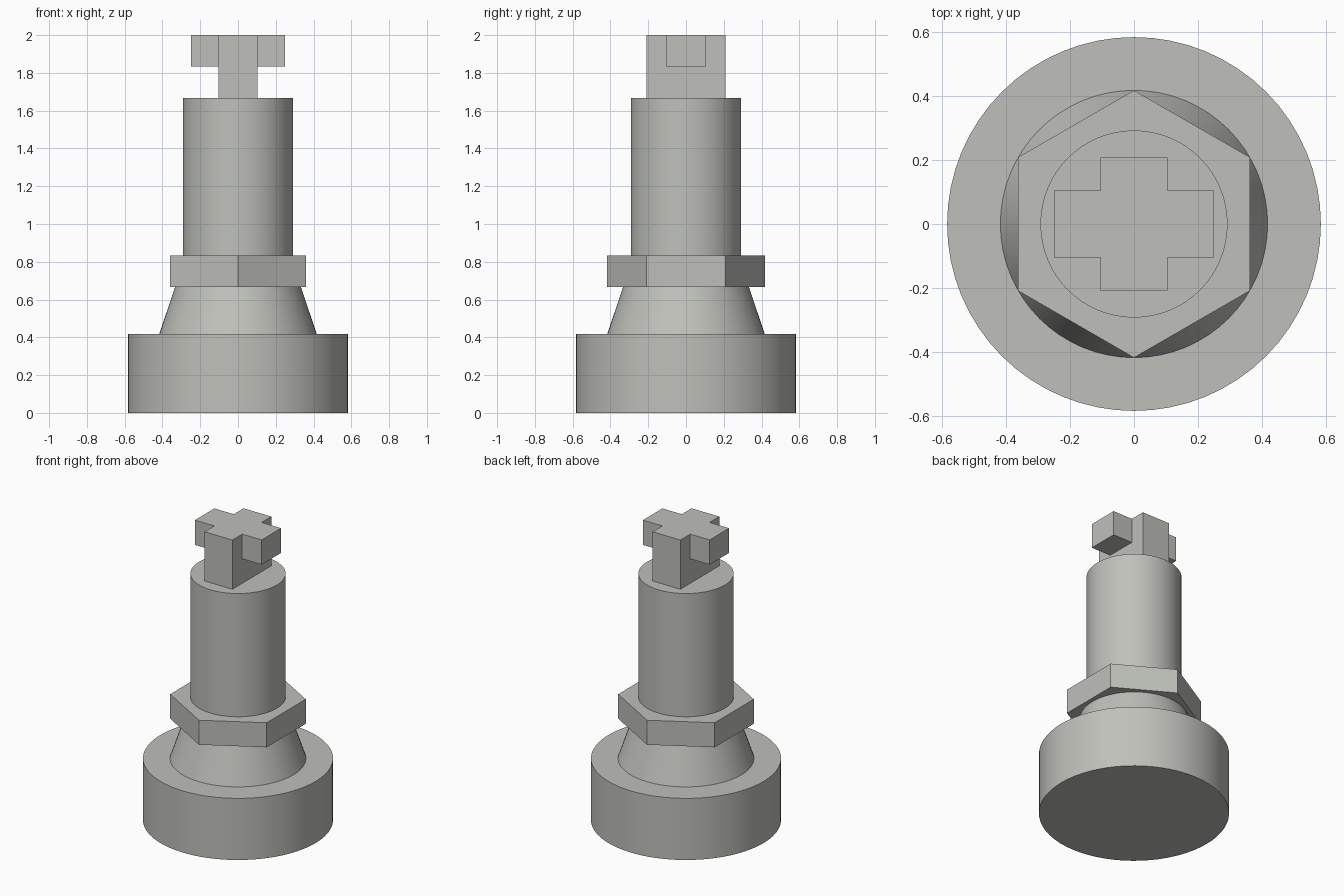
import bpy
import math

default = bpy.data.objects.get("Cube")
if default:
    bpy.data.objects.remove(default, do_unlink=True)

# One plain grey for the whole model
GREY = (0.52, 0.53, 0.49, 1.0)
grey = bpy.data.materials.new("warm_grey")
grey.use_nodes = True
grey.diffuse_color = GREY
grey.node_tree.nodes["Principled BSDF"].inputs["Base Color"].default_value = GREY


def turned(name, r_bottom, r_top, z0, z1, sides=64):
    """Upright cylinder, cone or prism between two heights."""
    bpy.ops.mesh.primitive_cone_add(
        vertices=sides, radius1=r_bottom, radius2=r_top, depth=z1 - z0,
        location=(0, 0, (z0 + z1) / 2))
    ob = bpy.context.object
    ob.name = ob.data.name = name
    ob.data.materials.append(grey)
    if sides > 12:
        bpy.ops.object.shade_smooth_by_angle(angle=math.radians(30))
    return ob


def box(name, half_x, half_y, z0, z1):
    """Centred box between two heights."""
    bpy.ops.mesh.primitive_cube_add(size=1, location=(0, 0, (z0 + z1) / 2))
    ob = bpy.context.object
    ob.name = ob.data.name = name
    ob.scale = (2 * half_x, 2 * half_y, z1 - z0)
    bpy.ops.object.transform_apply(location=False, rotation=False, scale=True)
    ob.data.materials.append(grey)
    return ob


# Round foot, tapered neck, hexagonal collar (corners on the y axis), shaft
turned("base", 0.583, 0.583, 0.0, 0.417)
turned("tapered_neck", 0.417, 0.333, 0.417, 0.667)
turned("hex_collar", 0.417, 0.417, 0.667, 0.833, sides=6)
turned("shaft", 0.292, 0.292, 0.833, 1.667)

# Cross-shaped key: tall tongue along y joined with a short crossbar along x
key = box("cross_key", 0.104, 0.208, 1.667, 2.0)
bar = box("crossbar", 0.25, 0.104, 1.833, 2.0)
union = key.modifiers.new("join_crossbar", "BOOLEAN")
union.operation = "UNION"
union.solver = "EXACT"
union.object = bar
bpy.ops.object.select_all(action="DESELECT")
bpy.context.view_layer.objects.active = key
key.select_set(True)
bpy.ops.object.modifier_apply(modifier=union.name)
bpy.data.objects.remove(bar, do_unlink=True)
